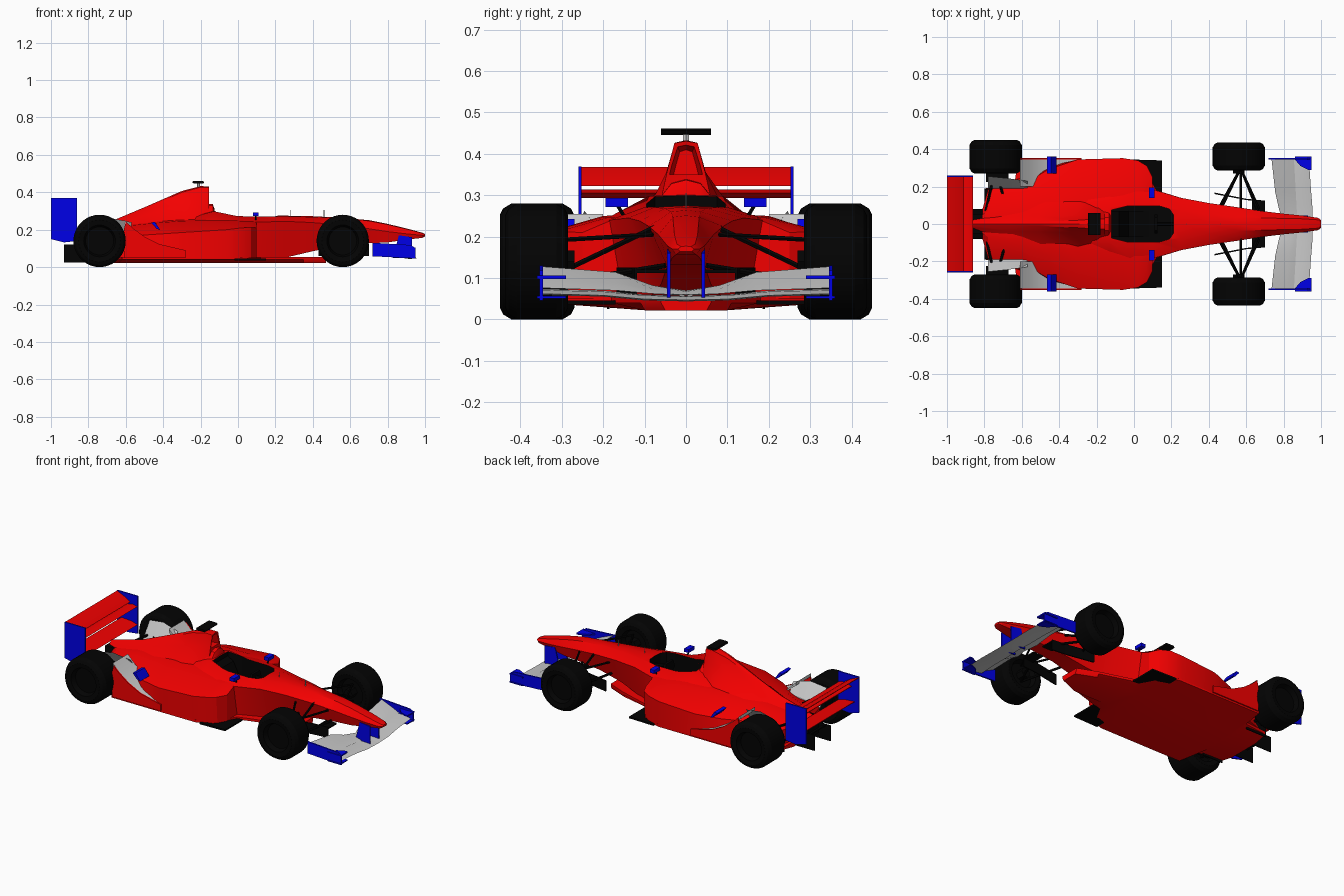
import bpy, bmesh, math
from mathutils import Vector


def material(name, rgb):
    m = bpy.data.materials.new(name)
    m.diffuse_color = (*rgb, 1)
    return m


RED = material("red_paint", (0.9, 0.0, 0.0))
BLUE = material("blue_paint", (0.0, 0.0, 0.8))
BLACK = material("black", (0.001, 0.001, 0.001))


def loft(name, rings, mat=None, mirror=False):
    """Skin a list of equal-length point rings and cap both ends."""
    bm = bmesh.new()
    rows = [[bm.verts.new(p) for p in r] for r in rings]
    n = len(rows[0])
    for a, b in zip(rows, rows[1:]):
        for i in range(n):
            j = (i + 1) % n
            bm.faces.new((a[i], a[j], b[j], b[i]))
    bm.faces.new(rows[0])
    bm.faces.new(rows[-1])
    bmesh.ops.recalc_face_normals(bm, faces=bm.faces)
    me = bpy.data.meshes.new(name)
    bm.to_mesh(me)
    bm.free()
    ob = bpy.data.objects.new(name, me)
    bpy.context.collection.objects.link(ob)
    if mat:
        me.materials.append(mat)
    if mirror:
        mod = ob.modifiers.new("mirror", 'MIRROR')
        mod.use_axis = (False, True, False)
    return ob


def body(name, rows, mat):
    """Rows: x, top z, shoulder (y, z), waist (y, z), sill (y, z)."""
    rings = []
    for x, zt, ws, zs, w, zm, wb, zb in rows:
        half = [(ws, zs), (w, zm), (wb, zb)]
        rings.append([(x, 0, zt)] + [(x, y, z) for y, z in half]
                     + [(x, -y, z) for y, z in reversed(half)])
    return loft(name, rings, mat)


def prism(name, pts, axis, lo, hi, mat=None, mirror=False):
    put = {'x': lambda a, b, h: (h, a, b), 'y': lambda a, b, h: (a, h, b),
           'z': lambda a, b, h: (a, b, h)}[axis]
    return loft(name, [[put(a, b, h) for a, b in pts] for h in (lo, hi)], mat, mirror)


def box(name, x, y, z, mat=None, mirror=False):
    pts = [(x[0], z[0]), (x[1], z[0]), (x[1], z[1]), (x[0], z[1])]
    return prism(name, pts, 'y', y[0], y[1], mat, mirror)


def wing(name, rows, t, mat=None):
    """Rows: y, leading edge (x, z), trailing edge (x, z); mirrored."""
    rings = []
    for y, xl, zl, xt, zt in rows:
        xm, zm = xl * 0.65 + xt * 0.35, zl * 0.7 + zt * 0.3
        rings.append([(xl, y, zl), (xm, y, zm + t / 2), (xt, y, zt + 0.002),
                      (xt, y, zt - 0.002), (xm, y, zm - t / 2)])
    return loft(name, rings, mat, True)


def rod(name, p, q, r, mat=BLACK, mirror=True):
    p, q = Vector(p), Vector(q)
    rot = (q - p).to_track_quat('Z', 'Y')
    circle = [rot @ Vector((r * math.cos(i * math.tau / 6), r * math.sin(i * math.tau / 6), 0))
              for i in range(6)]
    return loft(name, [[e + c for c in circle] for e in (p, q)], mat, mirror)


def wheel(name, x, y0, y1, R=0.14, n=36):
    prof = [(0.035, 0.012), (0.035, 0.075), (0.004, 0.085), (0, 0.112), (0.008, 0.128), (0.028, R)]
    prof = [(y0 + d, r) for d, r in prof] + [(y1 - d, r) for d, r in reversed(prof)]
    return loft(name, [[(x + r * math.sin(i * math.tau / n), y, R + r * math.cos(i * math.tau / n))
                        for i in range(n)] for y, r in prof], BLACK, True)


# Wheels
wheel("front_wheel", 0.56, 0.285, 0.437)
wheel("rear_wheel", -0.74, 0.27, 0.45)

# Nose and central tub
tub = body("nose_and_tub", [
    (1.0, .177, .012, .176, .02, .17, .014, .164),
    (.985, .184, .022, .182, .033, .17, .025, .156),
    (.9, .207, .028, .204, .045, .178, .035, .147),
    (.8, .231, .03, .228, .055, .19, .04, .132),
    (.7, .251, .032, .247, .067, .205, .045, .128),
    (.55, .264, .036, .26, .09, .225, .05, .115),
    (.4, .272, .05, .268, .112, .238, .06, .085),
    (.25, .275, .075, .271, .14, .245, .09, .05),
    (.1, .275, .1, .271, .185, .24, .15, .045),
    (0, .276, .1, .272, .2, .24, .2, .045),
    (-.13, .302, .09, .298, .15, .25, .2, .045),
    (-.3, .26, .08, .25, .15, .23, .2, .045)], RED)

# Side pods tapering into the tail
pods = body("side_pods", [
    (.1, .25, .17, .244, .25, .21, .25, .05),
    (.07, .252, .19, .246, .31, .212, .3, .05),
    (.02, .255, .2, .247, .34, .21, .33, .05),
    (-.06, .26, .2, .25, .352, .2, .345, .05),
    (-.3, .26, .2, .247, .345, .185, .345, .05),
    (-.45, .25, .17, .235, .295, .175, .31, .05),
    (-.6, .232, .12, .22, .21, .165, .25, .05),
    (-.78, .19, .07, .185, .185, .15, .18, .06),
    (-.81, .185, .05, .18, .08, .15, .08, .07)], RED)

# Engine cover with recessed air intake
body("engine_cover", [
    (-.22, .41, .015, .405, .025, .37, .03, .35),
    (-.157, .421, .02, .417, .035, .37, .04, .35),
    (-.155, .431, .028, .426, .045, .36, .065, .27),
    (-.2, .433, .027, .427, .048, .355, .1, .25),
    (-.3, .407, .02, .4, .048, .335, .13, .24),
    (-.5, .32, .013, .312, .042, .275, .13, .22),
    (-.65, .257, .01, .252, .04, .225, .1, .18),
    (-.86, .2, .006, .197, .02, .185, .03, .16)], RED)
body("headrest", [
    (-.2, .342, .035, .332, .06, .3, .1, .25),
    (-.135, .337, .035, .328, .058, .3, .09, .25),
    (-.125, .31, .03, .305, .055, .29, .08, .25)], RED)

# Cockpit opening
cutter = prism("cockpit_cutter", [(-.12, -.075), (-.12, .075), (-.04, .095), (.14, .095), (.19, .08),
                                  (.21, .05), (.21, -.05), (.19, -.08), (.14, -.095), (-.04, -.095)],
               'z', .12, .4, BLACK)
cutter.hide_render = True
cutter.hide_set(True)
for part in (tub, pods):
    cut = part.modifiers.new("cockpit", 'BOOLEAN')
    cut.operation, cut.object, cut.solver = 'DIFFERENCE', cutter, 'EXACT'
    cut.material_mode = 'TRANSFER'
prism("seat", [(-.12, .12), (-.12, .27), (-.08, .25), (-.03, .15), (.08, .12)], 'y', -.07, .07, BLACK)
prism("steering_wheel", [(-.05, .22), (-.035, .262), (.035, .262), (.05, .22), (.03, .2), (-.03, .2)],
      'x', .11, .125, BLACK)
rod("steering_column", (.12, 0, .235), (.22, 0, .22), .01, mirror=False)

# Floor with raised outer edges, and forward floor plates
rings = []
for x, k, w in [(.47, .05, .06), (.35, .1, .11), (.12, .1, .18), (.05, .1, .31), (-.05, .1, .345),
                (-.62, .1, .345), (-.64, .1, .21), (-.8, .1, .19)]:
    half = [(k, .022), (w, .04), (w, .055)]
    rings.append([(x, y, z) for y, z in half] + [(x, -y, z) for y, z in reversed(half)])
loft("floor", rings, RED)
prism("forward_floor_plate", [(.15, .17), (.15, .34), (-.02, .345), (-.02, .2)], 'z', .036, .046, BLACK, True)

# Flip-ups and shields ahead of the rear wheels
prism("flip_up", [(-.3, .09), (-.42, .12), (-.5, .16), (-.56, .205), (-.61, .255), (-.61, .235),
                  (-.55, .185), (-.48, .135), (-.4, .1)], 'y', .2, .346, None, True)
prism("flip_up_side", [(-.28, .05), (-.28, .09), (-.42, .123), (-.5, .163), (-.56, .207), (-.6, .243),
                       (-.61, .2), (-.61, .05)], 'y', .346, .354, RED, True)
loft("wheel_shield", [[(x, a, za), (x, b, zb), (x, b, zb - .008), (x, a - .006, za - .008)]
                      for x, a, za, b, zb in [(-.57, .23, .24, .19, .18), (-.68, .245, .262, .19, .17),
                                              (-.78, .255, .245, .19, .15)]], None, True)
prism("side_winglet", [(-.465, .238), (-.435, .205), (-.415, .198), (-.445, .242)],
      'y', .27, .36, BLUE, True)

# Mirrors, roof camera and antennas
box("mirror", (.08, .11), (.14, .195), (.272, .293), BLUE, True)
rod("mirror_stalk", (.095, .15, .25), (.095, .165, .275), .005)
prism("roof_camera", [(-.245, .45), (-.23, .446), (-.185, .448), (-.18, .456), (-.19, .461), (-.24, .461)],
      'y', -.06, .06, BLACK)
rod("camera_stem", (-.21, 0, .42), (-.21, 0, .45), .008, None, False)
for x in (.28, .46):
    rod("antenna", (x, 0, .26), (x, 0, .305), .002, None, False)

# Front wing
wing("front_wing_plane", [(0, .955, .047, .85, .055), (.1, .953, .049, .84, .058),
                          (.2, .945, .058, .83, .068), (.35, .935, .062, .82, .072)], .012)
wing("front_wing_flap", [(0, .875, .06, .80, .068), (.08, .87, .062, .775, .08),
                         (.17, .865, .07, .755, .112), (.35, .855, .076, .735, .126)], .01)
prism("front_wing_endplate", [(.72, .058), (.95, .046), (.95, .1), (.925, .118), (.72, .13)],
      'y', .345, .354, BLUE, True)
foot = [(.86, .36), (.86, .345), (.89, .31), (.93, .29), (.95, .29), (.95, .36)]
prism("endplate_top", foot, 'z', .098, .106, BLUE, True)
prism("endplate_foot", foot, 'z', .05, .056, BLUE, True)
prism("wing_pylon", [(.83, .05), (.93, .05), (.93, .16), (.86, .17)], 'y', .038, .046, BLUE, True)

# Rear wing
wing("rear_wing_main", [(0, -.862, .305, -.95, .3), (.255, -.862, .305, -.95, .3)], .02, RED)
wing("rear_wing_flap", [(0, -.91, .322, -1, .366), (.255, -.91, .322, -1, .366)], .014, RED)
wing("rear_beam_wing", [(0, -.86, .195, -.97, .21), (.255, -.86, .195, -.97, .21)], .014, RED)
prism("rear_wing_endplate", [(-1, .15), (-.93, .132), (-.86, .14), (-.86, .37), (-1, .37)],
      'y', .252, .26, BLUE, True)

# Gearbox and diffuser
box("gearbox", (-.87, -.7), (-.05, .05), (.07, .18), BLACK)
prism("diffuser_roof", [(-.78, .05), (-.9, .11), (-.9, .118), (-.78, .06)], 'y', -.08, .08, BLACK)
for name, y, end in (("inner", .075, -.93), ("outer", .185, -.8)):
    prism(name + "_diffuser_fence", [(-.66, .025), (end, .025), (end, .12), (end + .08, .12), (-.66, .06)],
          'y', y, y + .006, BLACK, True)
prism("diffuser_side", [(-.64, .045), (-.8, .085), (-.8, .093), (-.64, .055)], 'y', .08, .19, BLACK, True)

# Front suspension and turning vanes
for x in (.45, .67):
    rod("front_upper_arm", (x, .08, .205), (.57, .3, .192), .006)
    rod("front_lower_arm", (x, .05, .13), (.57, .3, .09), .007)
rod("front_pushrod", (.57, .07, .225), (.57, .29, .12), .007)
rod("front_axle", (.56, .27, .14), (.56, .33, .14), .03)
prism("turning_vane", [(.7, .118), (.7, .125), (.6, .135), (.43, .168), (.43, .16), (.6, .128)],
      'z', .06, .125, BLACK, True)
prism("vane_tray", [(.7, .04), (.7, .12), (.63, .13), (.63, .04)], 'z', .112, .12, BLACK, True)

# Rear suspension
for x in (-.8, -.67):
    rod("rear_upper_arm", (x, .04, .165), (-.74, .3, .18), .007)
    rod("rear_lower_arm", (x, .04, .09), (-.74, .3, .09), .007)
rod("drive_shaft", (-.74, .04, .14), (-.74, .31, .14), .012)
box("brake_duct", (-.79, -.67), (.225, .3), (.1, .2), BLACK, True)

# Smooth the curved parts while keeping hard edges
for ob in bpy.context.collection.objects:
    ob.select_set(ob != cutter)
bpy.context.view_layer.objects.active = tub
bpy.ops.object.shade_smooth_by_angle(angle=math.radians(28))
